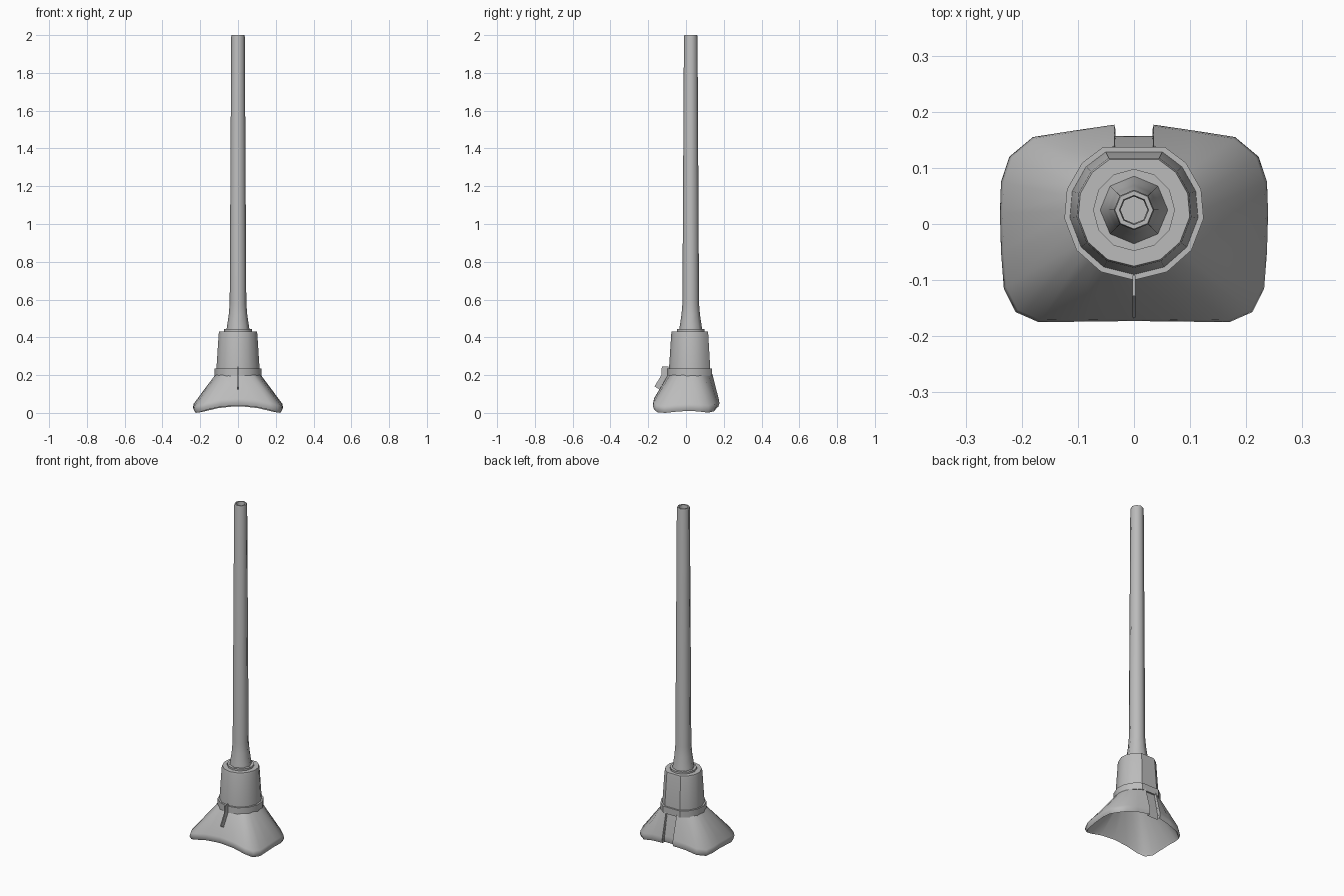
import bpy, bmesh, math

cube = bpy.data.objects.get("Cube")
if cube:
    bpy.data.objects.remove(cube)

AXIS_Y = 0.025

grey = bpy.data.materials.new("plain grey")
grey.use_nodes = True
colour = (0.5, 0.5, 0.5, 1)
grey.diffuse_color = colour
grey.node_tree.nodes["Principled BSDF"].inputs["Base Color"].default_value = colour


def make_object(name, loops, cap_first=False, cap_last=False, close=False, angle=35):
    """Skin a stack of closed loops and shade the result."""
    bm = bmesh.new()
    rows = [[bm.verts.new(p) for p in loop] for loop in loops]
    pairs = list(zip(rows, rows[1:]))
    if close:
        pairs.append((rows[-1], rows[0]))
    for a, b in pairs:
        n = len(a)
        for i in range(n):
            j = (i + 1) % n
            bm.faces.new((a[i], a[j], b[j], b[i]))
    if cap_first:
        bm.faces.new(rows[0])
    if cap_last:
        bm.faces.new(rows[-1])
    bmesh.ops.recalc_face_normals(bm, faces=bm.faces)
    mesh = bpy.data.meshes.new(name)
    bm.to_mesh(mesh)
    bm.free()
    mesh.materials.append(grey)
    obj = bpy.data.objects.new(name, mesh)
    bpy.context.collection.objects.link(obj)
    bpy.ops.object.select_all(action='DESELECT')
    obj.select_set(True)
    bpy.context.view_layer.objects.active = obj
    bpy.ops.object.shade_smooth_by_angle(angle=math.radians(angle))
    return obj


def lathe(profile, angles):
    """Loops of (radius, height) about the upright axis; angle 0 is the front."""
    return [[(r * math.sin(a), AXIS_Y - r * math.cos(a), z) for a in angles]
            for r, z in profile]


def even(sides):
    return [math.tau * i / sides for i in range(sides)]


# Socket outline: a point at the front and a flat at the back
half = [28, 55, 83, 107, 132, 154]
socket_angles = [math.radians(a) for a in [0] + half + [360 - a for a in reversed(half)]]

# Hollow tapered pole with a flared foot
make_object("pole", lathe(
    [(0.062, 0.43), (0.058, 0.46), (0.049, 0.52), (0.044, 0.58), (0.036, 1.99),
     (0.034, 2.0), (0.026, 2.0), (0.024, 1.97), (0.024, 0.46)], even(8)),
    cap_first=True, cap_last=True, angle=50)

# Low flange under the pole
make_object("pole_flange", lathe([(0.073, 0.42), (0.073, 0.443)], even(12)),
            cap_first=True, cap_last=True)

# Socket body and its collar
make_object("socket", lathe([(0.116, 0.2), (0.115, 0.235), (0.103, 0.42), (0.1, 0.432)],
                            socket_angles), cap_first=True, cap_last=True)
make_object("collar", lathe([(0.125, 0.195), (0.125, 0.235), (0.112, 0.235), (0.112, 0.195)],
                            socket_angles), close=True)

# Flared hollow skirt: half of the rim, from front centre to the rear channel
rim_half = [(0, -0.173, 0.042), (0.09, -0.174, 0.036), (0.17, -0.175, 0.02),
            (0.211, -0.157, 0.006), (0.232, -0.115, 0.003), (0.237, -0.05, 0.01),
            (0.239, 0.02, 0.014), (0.237, 0.075, 0.01), (0.222, 0.12, 0.004),
            (0.18, 0.155, 0.012), (0.11, 0.166, 0.028), (0.035, 0.177, 0.036),
            (0.035, 0.157, 0.036)]
rim = rim_half + [(-x, y, z) for x, y, z in reversed(rim_half[1:])]


def skirt_top(radius, height):
    loop = []
    for x, y, _ in rim:
        k = radius / math.hypot(x, y - AXIS_Y)
        if y > 0.156 and abs(x) < 0.04:      # straight-sided rear channel
            depth = 0.0 if y > 0.17 else 0.014
            loop.append((x, AXIS_Y + radius * 0.97 - depth, height))
        else:
            loop.append((x * k, AXIS_Y + (y - AXIS_Y) * k, height))
    return loop


def rim_loop(scale, lift):
    return [(x * scale, AXIS_Y + (y - AXIS_Y) * scale, z + lift) for x, y, z in rim]


make_object("skirt", [skirt_top(0.118, 0.205), rim_loop(0.98, 0.035), rim_loop(1, 0.014),
                      rim_loop(0.965, -0.003), rim_loop(0.94, 0.012), skirt_top(0.106, 0.198)],
            close=True, angle=45)

# Thin upright fin on the front
fin = [(-0.128, 0.246), (-0.092, 0.246), (-0.092, 0.19), (-0.14, 0.124),
       (-0.167, 0.14), (-0.13, 0.2)]
make_object("front_fin", [[(x, y, z) for y, z in fin] for x in (-0.003, 0.003)],
            cap_first=True, cap_last=True)
